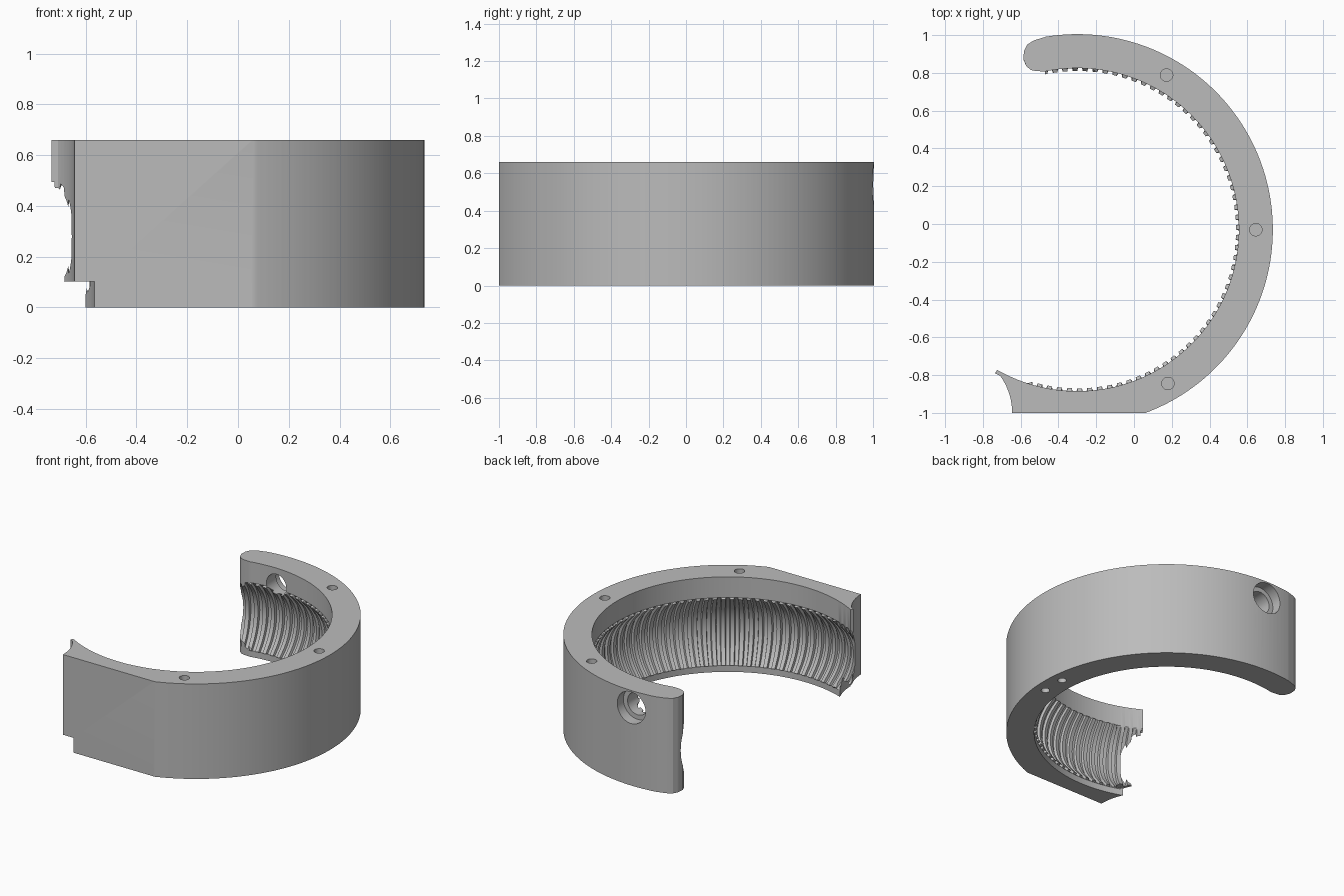
import bpy
import bmesh
from math import sin, cos, pi, radians, sqrt, degrees
from mathutils import Matrix, Vector

cube = bpy.data.objects.get("Cube")
if cube:
    bpy.data.objects.remove(cube, do_unlink=True)

CX, CY = -0.30, -0.03        # ring centre
OUTER, INNER, HEIGHT = 1.035, 0.855, 0.66
RIBS, STEPS = 100, 16

grey = bpy.data.materials.new("plain grey")
grey.use_nodes = True
grey.diffuse_color = (0.5, 0.5, 0.5, 1)
grey.node_tree.nodes["Principled BSDF"].inputs["Base Color"].default_value = (0.5, 0.5, 0.5, 1)


def make_object(name, bm):
    bmesh.ops.recalc_face_normals(bm, faces=bm.faces)
    mesh = bpy.data.meshes.new(name)
    bm.to_mesh(mesh)
    bm.free()
    mesh.materials.append(grey)
    obj = bpy.data.objects.new(name, mesh)
    bpy.context.scene.collection.objects.link(obj)
    return obj


def prism(name, outline, z0, z1):
    bm = bmesh.new()
    low = [bm.verts.new((x, y, z0)) for x, y in outline]
    high = [bm.verts.new((x, y, z1)) for x, y in outline]
    bm.faces.new(low[::-1])
    bm.faces.new(high)
    for i in range(len(low)):
        k = (i + 1) % len(low)
        bm.faces.new((low[i], low[k], high[k], high[i]))
    return make_object(name, bm)


def rod(name, start, end, radius, sides=32):
    a, b = Vector(start), Vector(end)
    turn = (b - a).to_track_quat("Z", "Y").to_matrix().to_4x4()
    bm = bmesh.new()
    bmesh.ops.create_cone(bm, cap_ends=True, segments=sides, radius1=radius, radius2=radius,
                          depth=(b - a).length, matrix=Matrix.Translation((a + b) / 2) @ turn)
    return make_object(name, bm)


def section(angle, tube):
    """Radius and height pairs around the wall at one angle."""
    ribbed = -108 < degrees(angle) < 104
    limit = 0.84 if ribbed else INNER + 0.002
    points = [(OUTER, HEIGHT), (OUTER, 0), (INNER, 0), (INNER, 0.044)]
    for i in range(STEPS + 1):
        dz = -0.23 + 0.46 * i / STEPS
        points.append((max(limit, 0.66 + sqrt(tube**2 - dz**2)), 0.28 + dz))
    return points + [(INNER, 0.516), (INNER, HEIGHT)]


def cut_away(body, cutter):
    """Subtract the cutter with the first solver that gives a changed, non-empty solid."""
    before = len(body.data.vertices)
    cut = body.modifiers.new("cut", "BOOLEAN")
    cut.operation = "DIFFERENCE"
    cut.object = cutter
    for solver in ("MANIFOLD", "EXACT", "FLOAT"):
        cut.solver = solver
        bpy.context.view_layer.update()
        result = body.evaluated_get(bpy.context.evaluated_depsgraph_get())
        if len(result.data.vertices) not in (0, before):
            mesh = bpy.data.meshes.new_from_object(result)
            body.modifiers.remove(cut)
            body.data = mesh
            break
    else:
        body.modifiers.remove(cut)
    bpy.data.objects.remove(cutter, do_unlink=True)


# Ring with a hollowed, ribbed inner wall
bm = bmesh.new()
columns = []
for rib in range(RIBS):
    for part, tube in ((0, 0.288), (0.45, 0.288), (0.53, 0.305), (0.92, 0.305)):
        a = -pi + 2 * pi * (rib + part) / RIBS
        columns.append([bm.verts.new((CX + r * cos(a), CY + r * sin(a), z))
                        for r, z in section(a, tube)])
for i, col in enumerate(columns):
    nxt = columns[(i + 1) % len(columns)]
    for j in range(len(col)):
        k = (j + 1) % len(col)
        bm.faces.new((col[j], nxt[j], nxt[k], col[k]))
ring = make_object("ribbed_ring", bm)

# Opening on the side: rounded back end, concave front end
arc = [(-0.98 + 0.335 * cos(radians(t)), -1 + 0.335 * sin(radians(t))) for t in range(36, -1, -4)]
opening = [(-0.47, 1.2), (-0.47, 0.99), (-0.53, 0.972), (-0.565, 0.95), (-0.583, 0.915),
           (-0.585, 0.87), (-0.57, 0.835), (-0.545, 0.815), (-0.52, 0.81), (-0.47, 0.807),
           (-0.47, 0.6), (-0.6, -0.6), (-0.72, -0.765), (-0.735, -0.79)]
opening += arc + [(-0.645, -1.3), (-1.6, -1.3), (-1.6, 1.2)]
cutters = [prism("opening_cutter", opening, -0.1, 0.8)]

# Flat front and the step under the front end
cutters.append(prism("flat_cutter", [(-2, -1.4), (1, -1.4), (1, -1), (-2, -1)], -0.1, 0.8))
cutters.append(rod("step_cutter", (-0.98, -1, -0.2), (-0.98, -1, 0.103), 0.415, 96))

# Blind holes in the top and the bottom
for a in (-59.5, 0, 60):
    x, y = CX + 0.945 * cos(radians(a)), CY + 0.945 * sin(radians(a))
    cutters.append(rod("top_hole_cutter", (x, y, 0.56), (x, y, 0.8), 0.033))
for a in (-5, 5):
    x, y = CX + 0.955 * cos(radians(a)), CY + 0.955 * sin(radians(a))
    cutters.append(rod("bottom_hole_cutter", (x, y, -0.1), (x, y, 0.08), 0.028))

# Stepped hole through the back wall
cutters.append(rod("bore_cutter", (-0.28, 0.7, 0.54), (-0.28, 1.2, 0.54), 0.078, 48))
cutters.append(rod("counterbore_cutter", (-0.28, 0.93, 0.54), (-0.28, 1.2, 0.54), 0.11, 48))

for cutter in cutters:
    cutter.hide_render = True
for cutter in cutters:
    cut_away(ring, cutter)

for obj in bpy.context.selected_objects:
    obj.select_set(False)
ring.select_set(True)
bpy.context.view_layer.objects.active = ring
bpy.ops.object.shade_smooth_by_angle(angle=radians(25))
